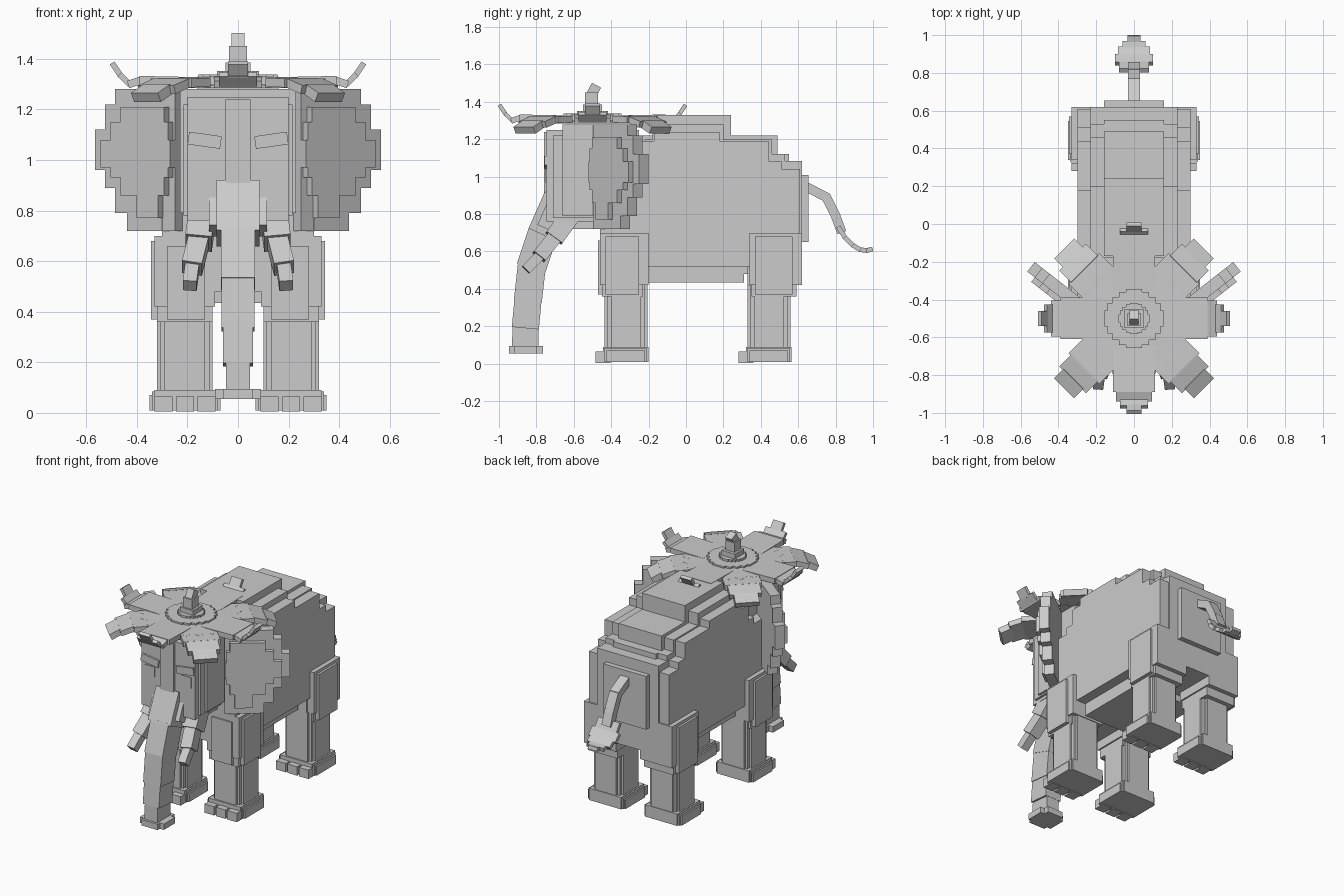
import bpy, bmesh, math
from mathutils import Matrix, Vector

if "Cube" in bpy.data.objects:
    bpy.data.objects.remove(bpy.data.objects["Cube"])

grey = bpy.data.materials.new("plain grey")
grey.diffuse_color = (0.6, 0.6, 0.6, 1)
grey.use_nodes = True
grey.node_tree.nodes["Principled BSDF"].inputs["Base Color"].default_value = grey.diffuse_color


def box(bm, x0, x1, y0, y1, z0, z1, m=Matrix()):
    c = Vector(((x0 + x1) / 2, (y0 + y1) / 2, (z0 + z1) / 2))
    s = Matrix.Diagonal((x1 - x0, y1 - y0, z1 - z0, 1))
    bmesh.ops.create_cube(bm, size=1, matrix=m @ Matrix.Translation(c) @ s)


def seg(bm, p, q, w, d, side=(1, 0, 0), over=0.01):
    """Block from p to q, w wide along side and d deep."""
    p, q = Vector(p), Vector(q)
    z = (q - p).normalized()
    x = Vector(side)
    x = (x - z * x.dot(z)).normalized()
    y = z.cross(x)
    m = Matrix((x, y, z)).transposed().to_4x4()
    m.translation = p
    box(bm, -w / 2, w / 2, -d / 2, d / 2, -over, (q - p).length + over, m)


def finish(name, bm, mirror=False):
    def add(n):
        me = bpy.data.meshes.new(n)
        bm.to_mesh(me)
        me.materials.append(grey)
        bpy.context.collection.objects.link(bpy.data.objects.new(n, me))
    if mirror:
        add("left_" + name)
        bmesh.ops.scale(bm, vec=(-1, 1, 1), verts=bm.verts)
        bmesh.ops.reverse_faces(bm, faces=bm.faces)
        add("right_" + name)
    else:
        add(name)
    bm.free()


# body: three nested stepped layers, the narrowest is the tallest
bm = bmesh.new()
layers = {
    0.30: [(-.46, .61, .52, 1.04), (-.30, .51, .52, 1.085), (-.24, .44, .52, 1.19), (-.17, .18, .52, 1.24)],
    0.23: [(-.46, .62, .48, 1.085), (-.30, .53, .48, 1.12), (-.22, .46, .48, 1.20), (-.18, .20, .48, 1.28)],
    0.16: [(-.46, .62, .48, 1.085), (-.30, .55, .48, 1.12), (-.24, .49, .48, 1.22),
           (-.17, .24, .48, 1.33), (-.20, .31, .435, .60)],
}
for half, steps in layers.items():
    for y0, y1, z0, z1 in steps:
        box(bm, -half, half, y0, y1, z0, z1)
box(bm, -.23, .23, -.20, .31, .435, .55)
box(bm, -.16, .16, .60, .655, .65, 1.01)
finish("body", bm)

# legs: thigh block with panels, stepped column, foot with three toes
for name, yc, ya, yb in (("front_leg", -.32, -.46, -.20), ("back_leg", .445, .34, .62)):
    bm = bmesh.new()
    box(bm, .09, .33, ya, yb, .42, .70)
    box(bm, .10, .32, ya + .01, yb - .03, .36, .68)
    box(bm, .12, .345, ya + .03, yb - .05, .37, .68)
    box(bm, .13, .28, ya - .01, yb - .05, .37, .66)
    for hx, hy in ((.11, .08), (.08, .115), (.097, .10)):
        box(bm, .21 - hx, .21 + hx, yc - hy, yc + hy, .05, .42)
    f0, f1 = yc - .145, yc + .12
    box(bm, .07, .35, f0 + .04, f1 - .02, .01, .07)
    box(bm, .09, .33, f0 + .02, f1, .01, .09)
    box(bm, .08, .34, f0 + .03, f1 - .01, .01, .085)
    for tx in (.125, .21, .295):
        box(bm, tx - .036, tx + .036, f0 - .02, f0 + .06, .005, .065)
    finish(name, bm, True)

# head, jaw and raised forehead strip
bm = bmesh.new()
box(bm, -.20, .20, -.745, -.25, .76, 1.25)
box(bm, -.23, .23, -.66, -.30, .79, 1.28)
box(bm, -.215, .215, -.71, -.28, .78, 1.22)
box(bm, -.17, .17, -.66, -.42, .72, .90)
box(bm, -.05, .05, -.76, -.60, .85, 1.24)
finish("head", bm)

# eyes and slanted brows
bm = bmesh.new()
box(bm, .10, .175, -.75, -.73, .97, 1.04)
finish("eye", bm, True)
bm = bmesh.new()
m = Matrix.Translation((.132, -.745, 1.078)) @ Matrix.Rotation(math.radians(-8), 4, 'Y')
box(bm, -.065, .065, -.012, .012, -.025, .025, m)
finish("brow", bm, True)

# ears: stepped slabs swept backward, each with a raised inner panel
bm = bmesh.new()
m = Matrix.Translation((.23, -.473, 0)) @ Matrix.Rotation(math.radians(38), 4, 'Z')
for u, z0, z1 in ((.24, .72, 1.28), (.30, .79, 1.28), (.35, .89, 1.22), (.40, .96, 1.12)):
    box(bm, 0, u, -.032, .032, z0, z1, m)
for u0, u1, z0, z1 in ((.06, .17, .77, 1.21), (.03, .25, .86, 1.21), (.01, .30, .93, 1.15), (0, .35, .97, 1.08)):
    box(bm, u0, u1, -.062, 0, z0, z1, m)
finish("ear", bm, True)

# trunk: chain of tilted blocks ending in a flat tip
bm = bmesh.new()
path = [(-.685, .88), (-.765, .70), (-.825, .52), (-.845, .34), (-.858, .20), (-.86, .08)]
for (a, b), (w, d) in zip(zip(path, path[1:]), ((.17, .16), (.135, .16), (.13, .15), (.12, .145), (.095, .14))):
    seg(bm, (0, *a), (0, *b), w, d)
seg(bm, (0, -.70, .82), (0, -.74, .73), .23, .11)
box(bm, -.09, .09, -.92, -.80, .055, .095)
box(bm, -.06, .06, -.945, -.765, .055, .095)
finish("trunk", bm)

# tusks
bm = bmesh.new()
tusk = [(.14, -.62, .79), (.155, -.70, .68), (.18, -.78, .58), (.19, -.85, .51)]
for a, b, w in zip(tusk, tusk[1:], (.105, .08, .055)):
    seg(bm, a, b, w, w)
finish("tusk", bm, True)

# tail and flat tapering tuft
bm = bmesh.new()
tail = [(.645, .945), (.75, .89), (.80, .79), (.83, .71)]
for a, b in zip(tail, tail[1:]):
    seg(bm, (0, *a), (0, *b), .065, .05)
finish("tail", bm)
bm = bmesh.new()
tuft = [(.815, .73), (.85, .675), (.89, .635), (.93, .61), (.965, .605), (.995, .612)]
for a, b, w in zip(tuft, tuft[1:], (.16, .20, .17, .12, .07)):
    seg(bm, (0, *a), (0, *b), w, .025, over=.003)
finish("tail_tuft", bm)

# petal hat: centre disc and eight petals, straight ones curl up, diagonals droop
HAT = Matrix.Translation((0, -.5, 0))
bm = bmesh.new()


def stepped_disc(r, z0, z1):
    for a in (15, 30, 45, 60, 75):
        t = math.radians(a)
        x, y = r * math.cos(t) / math.cos(.13), r * math.sin(t) / math.cos(.13)
        box(bm, -x, x, -y, y, z0, z1, HAT)


stepped_disc(.31, 1.285, 1.325)
stepped_disc(.16, 1.32, 1.338)
stepped_disc(.085, 1.33, 1.352)
for i in range(8):
    t = i * math.pi / 4
    d, s = Vector((math.cos(t), math.sin(t), 0)), (-math.sin(t), math.cos(t), 0)
    if i % 2:
        pts = [(.15, 1.31), (.37, 1.305), (.45, 1.28), (.51, 1.25)]
        widths = ((.23, .035), (.20, .035), (.15, .04))
    else:
        pts = [(.15, 1.31), (.385, 1.315), (.43, 1.30), (.465, 1.335), (.495, 1.38)]
        widths = ((.22, .035), (.19, .03), (.15, .022), (.08, .022))
    for a, b, (w, h) in zip(pts, pts[1:], widths):
        p = Vector((0, -.5, a[1])) + d * a[0]
        q = Vector((0, -.5, b[1])) + d * b[0]
        seg(bm, p, q, w, h, s, .005)
finish("petal_hat", bm)

# hat stem, bent at the top
bm = bmesh.new()
box(bm, -.05, .05, -.55, -.45, 1.34, 1.385)
seg(bm, (0, -.505, 1.37), (0, -.505, 1.44), .07, .07)
seg(bm, (0, -.505, 1.44), (0, -.483, 1.48), .05, .055)
finish("hat_stem", bm)
